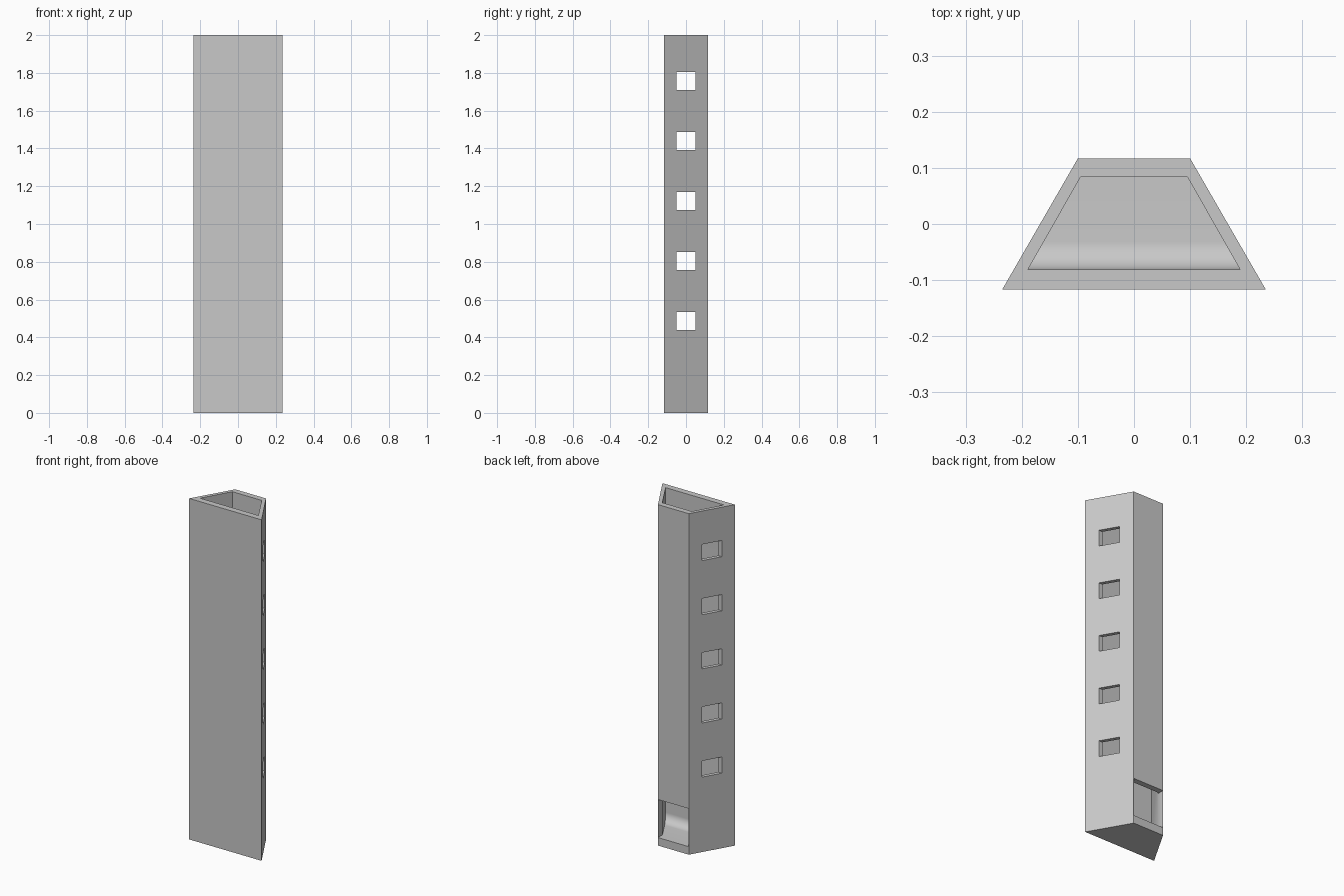
import bpy
import bmesh
import math

if "Cube" in bpy.data.objects:
    bpy.data.objects.remove(bpy.data.objects["Cube"])

HEIGHT = 2.0
FLOOR = 0.047        # floor thickness
FILLET = 0.05        # curved run between floor and front wall

grey = bpy.data.materials.new("plain_grey")
grey.use_nodes = True
grey.diffuse_color = (0.58, 0.58, 0.58, 1)
grey.node_tree.nodes["Principled BSDF"].inputs["Base Color"].default_value = grey.diffuse_color


def prism(name, front, back, z0, z1, fillet=0):
    """Upright trapezoid; front and back are (half width, y)."""
    (fw, fy), (bw, by) = front, back
    bm = bmesh.new()
    base = bm.faces.new([bm.verts.new((x, y, z0)) for x, y in
                         ((-fw, fy), (fw, fy), (bw, by), (-bw, by))])
    ext = bmesh.ops.extrude_face_region(bm, geom=[base])
    for v in ext["geom"]:
        if isinstance(v, bmesh.types.BMVert):
            v.co.z = z1
    bmesh.ops.recalc_face_normals(bm, faces=bm.faces)
    if fillet:
        edge = [e for e in bm.edges
                if all(abs(v.co.y - fy) + abs(v.co.z - z0) < 1e-5 for v in e.verts)]
        bmesh.ops.bevel(bm, geom=edge, offset=fillet, segments=16,
                        profile=0.5, affect='EDGES')
    mesh = bpy.data.meshes.new(name)
    bm.to_mesh(mesh)
    bm.free()
    mesh.materials.append(grey)
    obj = bpy.data.objects.new(name, mesh)
    bpy.context.collection.objects.link(obj)
    return obj


def cut(target, cutter):
    """Subtract the cutter from the target and discard it."""
    mod = target.modifiers.new("cut", 'BOOLEAN')
    mod.operation = 'DIFFERENCE'
    mod.solver = 'EXACT'
    mod.object = cutter
    cutter.hide_render = True
    bpy.context.view_layer.objects.active = target
    bpy.ops.object.modifier_apply(modifier=mod.name)
    bpy.data.objects.remove(cutter)


# Outer shell
tower = prism("tower_shell", (0.235, -0.117), (0.1, 0.117), 0, HEIGHT)

# Open-topped shaft with a curved floor edge
cut(tower, prism("shaft_cutter", (0.189, -0.081), (0.095, 0.084),
                 FLOOR, HEIGHT + 0.1, FILLET))

# Five windows through both slanted sides
for i in range(5):
    z = 0.487 + 0.3175 * i
    cut(tower, prism("window_cutter", (0.4, -0.051), (0.4, 0.049),
                     z - 0.0475, z + 0.0475))

# Outlet at the foot of the back wall
cut(tower, prism("outlet_cutter", (0.0995, 0.07), (0.0995, 0.2), FLOOR, 0.27))

# Smooth the curved floor, keep the corners sharp
bpy.ops.object.select_all(action='DESELECT')
tower.select_set(True)
bpy.context.view_layer.objects.active = tower
bpy.ops.object.shade_smooth_by_angle(angle=math.radians(30))
